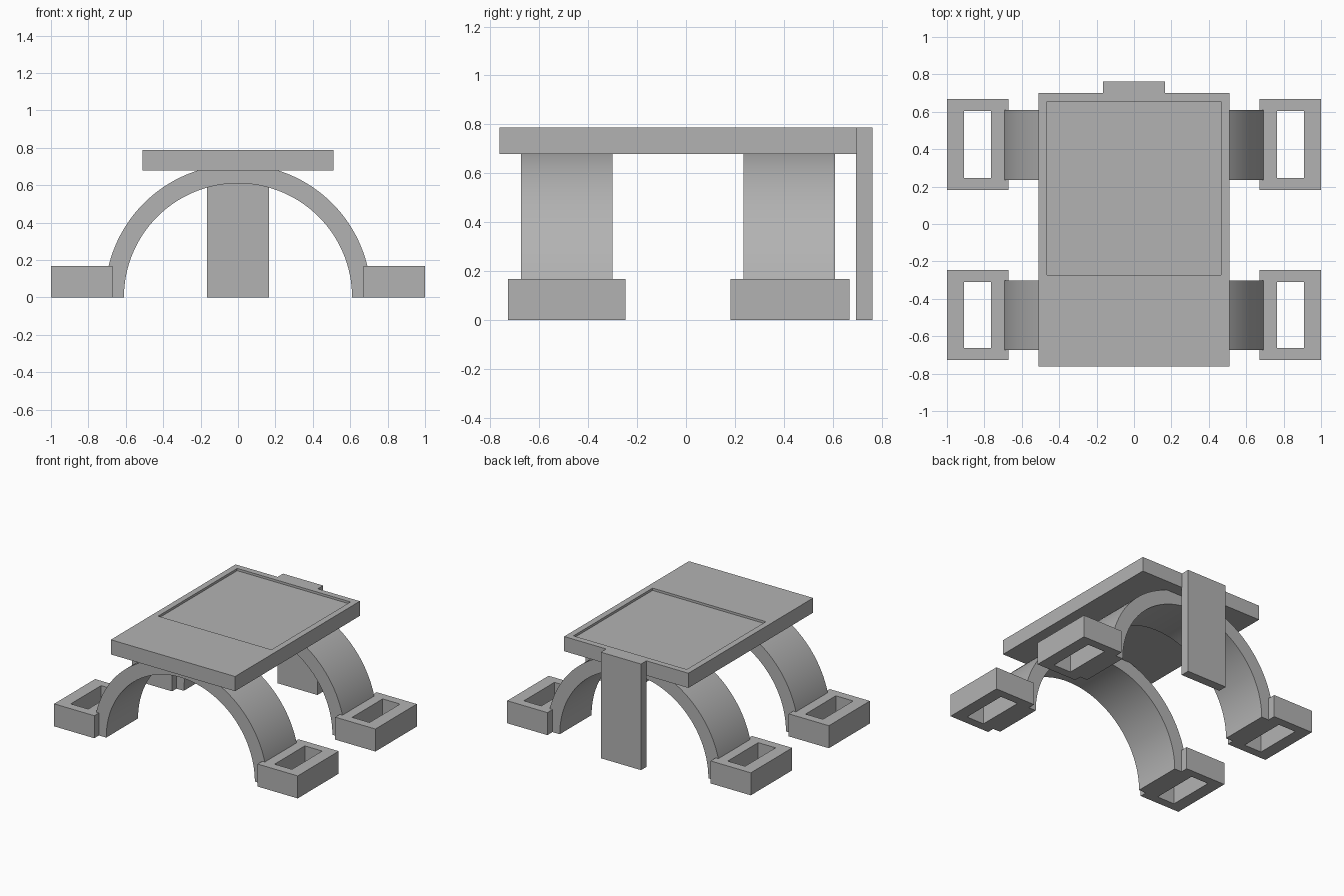
import bpy
import bmesh
from math import cos, sin, pi

if "Cube" in bpy.data.objects:
    bpy.data.objects.remove(bpy.data.objects["Cube"], do_unlink=True)

# Single grey material
GREY = (0.45, 0.45, 0.45, 1)
mat = bpy.data.materials.new("plain grey")
mat.use_nodes = True
mat.diffuse_color = GREY
bsdf = next(n for n in mat.node_tree.nodes if n.type == 'BSDF_PRINCIPLED')
bsdf.inputs["Base Color"].default_value = GREY


def finish(name, bm, smooth=False):
    bmesh.ops.recalc_face_normals(bm, faces=bm.faces)
    mesh = bpy.data.meshes.new(name)
    bm.to_mesh(mesh)
    bm.free()
    mesh.materials.append(mat)
    obj = bpy.data.objects.new(name, mesh)
    bpy.context.collection.objects.link(obj)
    if smooth:
        bpy.ops.object.select_all(action='DESELECT')
        obj.select_set(True)
        bpy.context.view_layer.objects.active = obj
        bpy.ops.object.shade_smooth_by_angle(angle=pi / 6)
    return obj


def ring(bm, rect, z):
    x0, x1, y0, y1 = rect
    return [bm.verts.new((x, y, z)) for x, y in
            ((x0, y0), (x1, y0), (x1, y1), (x0, y1))]


def bridge(bm, a, b):
    n = len(a)
    for i in range(n):
        j = (i + 1) % n
        bm.faces.new((a[i], a[j], b[j], b[i]))


def slab(name, rect, z0, z1, pocket=None, floor=None):
    """Box; a pocket without a floor goes right through."""
    bm = bmesh.new()
    low, high = ring(bm, rect, z0), ring(bm, rect, z1)
    bridge(bm, low, high)
    if pocket is None:
        bm.faces.new(high)
        bm.faces.new(low)
    else:
        rim = ring(bm, pocket, z1)
        base = ring(bm, pocket, z0 if floor is None else floor)
        bridge(bm, high, rim)
        bridge(bm, rim, base)
        if floor is None:
            bridge(bm, base, low)
        else:
            bm.faces.new(base)
            bm.faces.new(low)
    return finish(name, bm)


def arch(name, y0, y1, inner=0.61, outer=0.712, steps=64):
    """Half-round band spanning left to right."""
    bm = bmesh.new()
    sections = []
    for i in range(steps + 1):
        a = pi * i / steps
        sections.append([bm.verts.new((r * cos(a), y, r * sin(a))) for r, y in
                         ((inner, y0), (outer, y0), (outer, y1), (inner, y1))])
    for a, b in zip(sections, sections[1:]):
        bridge(bm, a, b)
    bm.faces.new(sections[0])
    bm.faces.new(sections[-1])
    return finish(name, bm, smooth=True)


# Top plate with a shallow rectangular recess
slab("top_plate", (-0.51, 0.51, -0.763, 0.7), 0.678, 0.787,
     pocket=(-0.465, 0.465, -0.272, 0.655), floor=0.77)

# Upright post at the back
slab("back_post", (-0.165, 0.165, 0.696, 0.763), 0, 0.787)

# Arched legs, each with a hollow foot on both sides
for end, arch_y, foot_y, hole_y in (
        ("front", (-0.674, -0.301), (-0.728, -0.247), (-0.664, -0.309)),
        ("back", (0.236, 0.609), (0.183, 0.664 + 0.004), (0.246, 0.604))):
    arch(end + "_arch", *arch_y)
    for side, s in (("left", 1), ("right", -1)):
        foot_x = sorted((s * 0.67, s * 1.0))
        hole_x = sorted((s * 0.765, s * 0.908))
        slab(f"{end}_{side}_foot", (*foot_x, *foot_y), 0, 0.167,
             pocket=(*hole_x, *hole_y))
